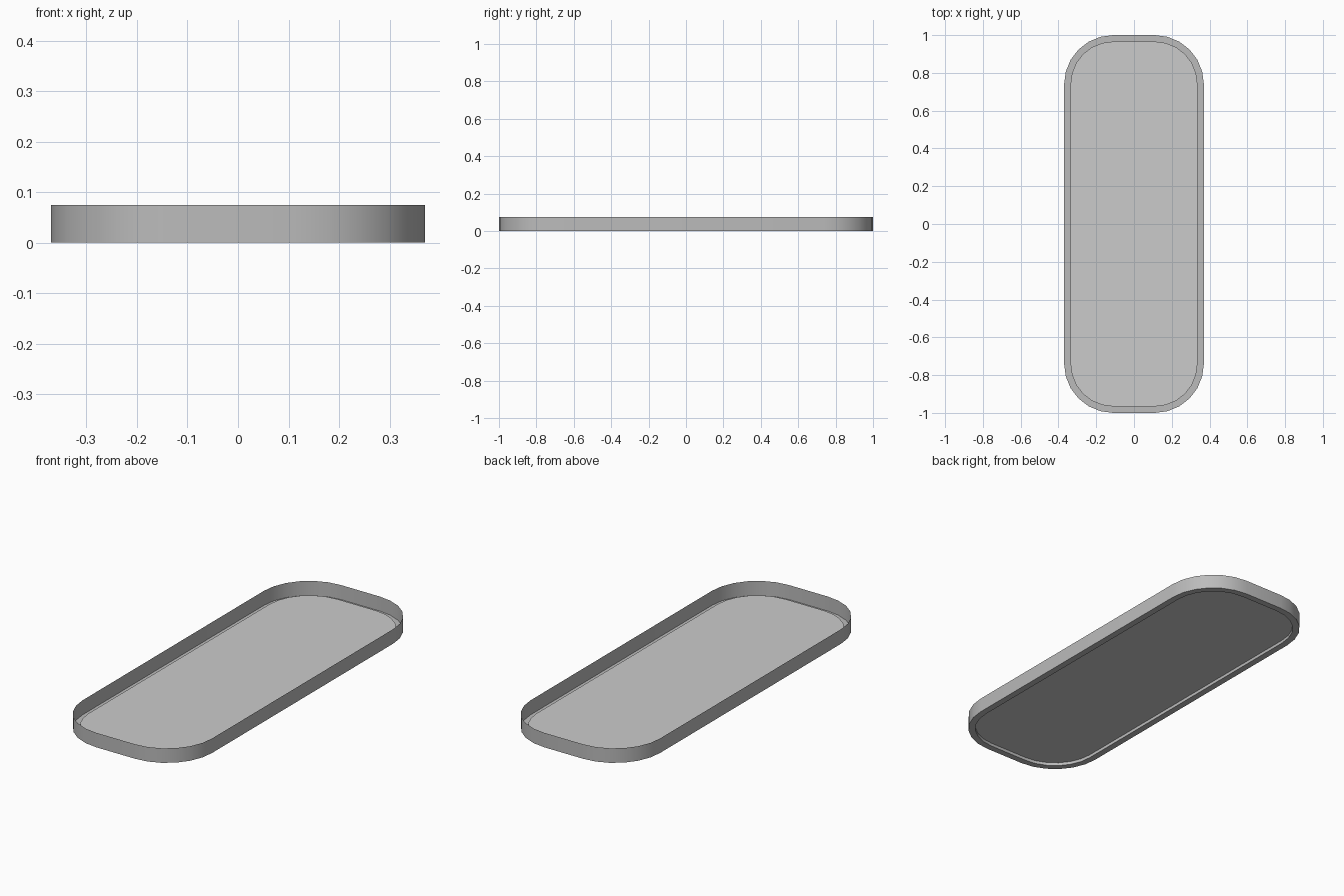
import bpy, bmesh, math

if "Cube" in bpy.data.objects:
    bpy.data.objects.remove(bpy.data.objects["Cube"])

HX, HY, R, SEG = 0.37, 1.0, 0.26, 6   # outer half sizes, corner radius, corner sides
HEIGHT, FLANGE, PANEL_Z = 0.075, 0.034, 0.016


def outline(inset):
    """Rounded rectangle, counter-clockwise, shrunk by inset."""
    pts = []
    for i, (sx, sy) in enumerate(((1, 1), (-1, 1), (-1, -1), (1, -1))):
        for k in range(SEG + 1):
            a = math.pi / 2 * (i + k / SEG)
            pts.append((sx * (HX - R) + (R - inset) * math.cos(a),
                        sy * (HY - R) + (R - inset) * math.sin(a)))
    return pts


def build(name, rings, fill, grey):
    """Skin a stack of (inset, z) outlines, optionally capping the last."""
    bm = bmesh.new()
    loops = [[bm.verts.new((x, y, z)) for x, y in outline(inset)] for inset, z in rings]
    for a, b in zip(loops, loops[1:]):
        for i in range(len(a)):
            j = (i + 1) % len(a)
            bm.faces.new((a[j], a[i], b[i], b[j]))
    if fill:
        bm.faces.new(loops[-1])
    me = bpy.data.meshes.new(name)
    bm.to_mesh(me)
    bm.free()
    ob = bpy.data.objects.new(name, me)
    bpy.context.collection.objects.link(ob)
    if grey:
        mat = bpy.data.materials.new(name + "_grey")
        mat.diffuse_color = (grey, grey, grey, 1)
        mat.use_nodes = True
        mat.node_tree.nodes["Principled BSDF"].inputs["Base Color"].default_value = mat.diffuse_color
        me.materials.append(mat)
    bpy.context.view_layer.objects.active = ob
    ob.select_set(True)
    bpy.ops.object.shade_smooth_by_angle(angle=math.radians(35))
    ob.select_set(False)
    return ob


# Thin upright wall, bottom flange and small inner lip
build("tray_rim", [(0, HEIGHT), (0, 0), (FLANGE, 0), (FLANGE, PANEL_Z)], False, 0.5)
# Flat floor resting on the lip
build("tray_floor", [(FLANGE, PANEL_Z)], True, None)
